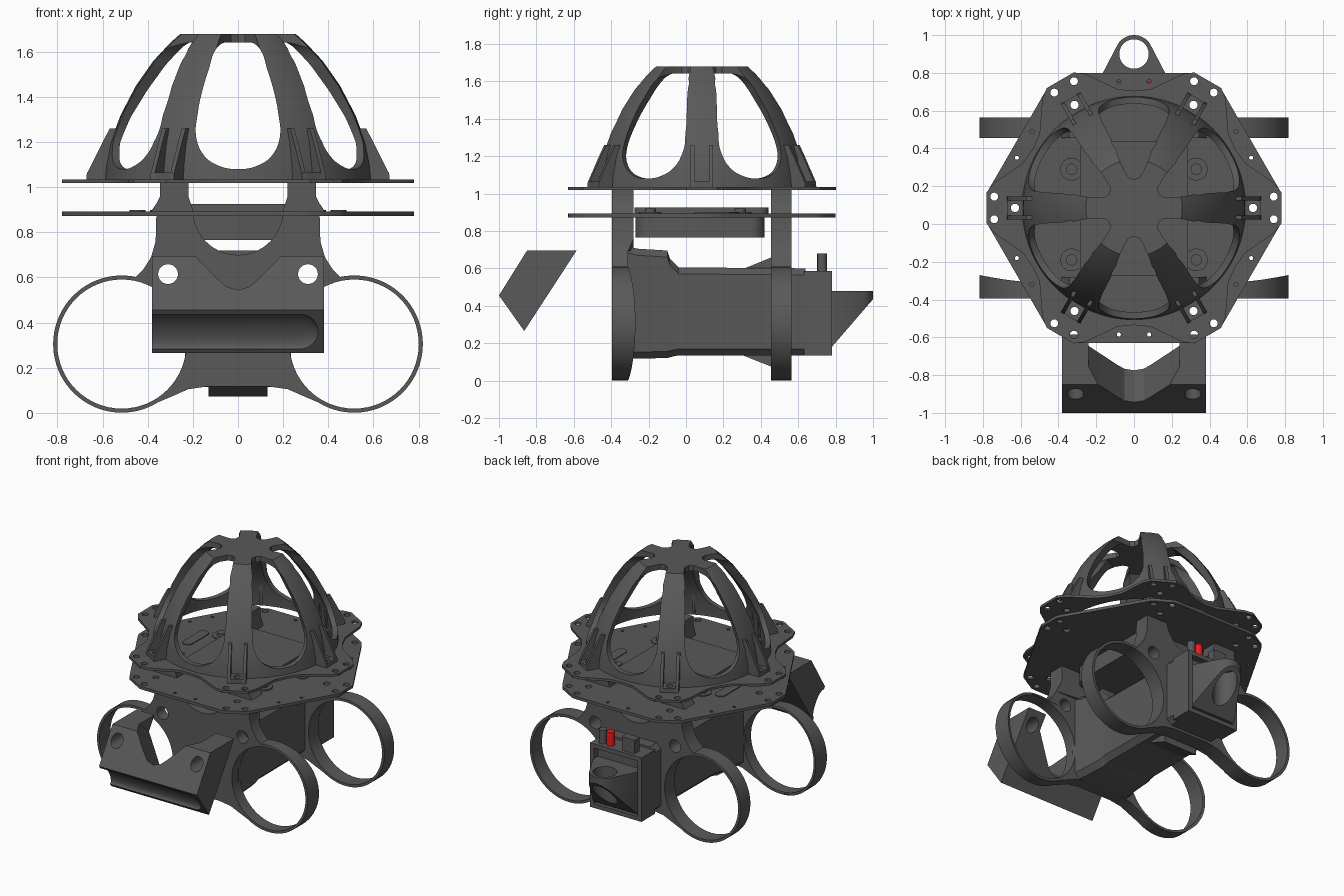
import bpy, bmesh
from math import sin, cos, pi, radians
from mathutils import Matrix, Vector

if "Cube" in bpy.data.objects:
    bpy.data.objects.remove(bpy.data.objects["Cube"])

CY = 0.085  # centre of the hexagonal deck in y
AXES = {'z': Matrix.Identity(4),
        'y': Matrix(((1, 0, 0, 0), (0, 0, -1, 0), (0, 1, 0, 0), (0, 0, 0, 1))),
        'x': Matrix(((0, 0, 1, 0), (1, 0, 0, 0), (0, 1, 0, 0), (0, 0, 0, 1)))}


def add(name, bm):
    bmesh.ops.remove_doubles(bm, verts=bm.verts, dist=1e-5)
    bmesh.ops.recalc_face_normals(bm, faces=bm.faces)
    me = bpy.data.meshes.new(name)
    bm.to_mesh(me)
    bm.free()
    ob = bpy.data.objects.new(name, me)
    bpy.context.collection.objects.link(ob)
    return ob


def plate(name, loops, a, b, axis='z', smooth=False, mat=None):
    """Flat outline (first loop) with holes, extruded from a to b along an axis."""
    cu = bpy.data.curves.new(name, 'CURVE')
    cu.dimensions, cu.fill_mode, cu.extrude = '2D', 'BOTH', (b - a) / 2
    for pts in loops:
        if smooth:
            sp = cu.splines.new('BEZIER')
            sp.bezier_points.add(len(pts) - 1)
            for p, q in zip(sp.bezier_points, pts):
                p.co = (*q, 0)
                p.handle_left_type = p.handle_right_type = 'AUTO'
            sp.resolution_u = 5
        else:
            sp = cu.splines.new('POLY')
            sp.points.add(len(pts) - 1)
            for p, q in zip(sp.points, pts):
                p.co = (*q, 0, 1)
        sp.use_cyclic_u = True
    tmp = bpy.data.objects.new(name, cu)
    bpy.context.collection.objects.link(tmp)
    bpy.context.view_layer.update()
    me = bpy.data.meshes.new_from_object(tmp.evaluated_get(bpy.context.evaluated_depsgraph_get()))
    bpy.data.objects.remove(tmp)
    bm = bmesh.new()
    bm.from_mesh(me)
    mid = (a + b) / 2 * (-1 if axis == 'y' else 1)
    bm.transform((mat or Matrix.Identity(4)) @ AXES[axis] @ Matrix.Translation((0, 0, mid)))
    return add(name, bm)


def arc(cx, cy, r, a0=0, a1=360, n=32):
    full = abs(a1 - a0) == 360
    return [(cx + r * cos(radians(a0 + (a1 - a0) * i / (n if full else n - 1))),
             cy + r * sin(radians(a0 + (a1 - a0) * i / (n if full else n - 1)))) for i in range(n)]


def box(name, x, y, z):
    return plate(name, [[(x[0], y[0]), (x[1], y[0]), (x[1], y[1]), (x[0], y[1])]], *z)


def mirror(half):
    return half + [(-x, y) for x, y in reversed(half) if abs(x) > 1e-6]


def loft(name, sections, c=0.035):
    """Chamfered rectangles (y, half width, z low, z high) joined along y."""
    bm, rings = bmesh.new(), []
    for y, h, lo, hi in sections:
        half = [(h - c, lo), (h, lo + c), (h, hi - c), (h - c, hi)]
        rings.append([bm.verts.new((x, y, z)) for x, z in mirror(half)])
    for r, s in zip(rings, rings[1:]):
        for i in range(8):
            bm.faces.new((r[i], r[(i + 1) % 8], s[(i + 1) % 8], s[i]))
    bm.faces.new(rings[0])
    bm.faces.new(rings[-1])
    return add(name, bm)


def cut(ob, tool):
    m = ob.modifiers.new('cut', 'BOOLEAN')
    m.operation, m.object, m.solver = 'DIFFERENCE', tool, 'EXACT'
    bpy.context.view_layer.objects.active = ob
    bpy.ops.object.modifier_apply(modifier=m.name)
    bpy.data.objects.remove(tool)


def spot(r, deg, t=0):
    """Deck position at radius r, sideways offset t, in direction deg."""
    a = radians(deg)
    return (r * cos(a) - t * sin(a), CY + r * sin(a) + t * cos(a))


def turn(deg):
    return Matrix.Translation((0, CY, 0)) @ Matrix.Rotation(radians(deg), 4, 'Z')


SIX = range(0, 360, 60)

# Dome shell, revolved, with six egg windows and notches in the crown
prof = [(0, 1.68), (.255, 1.68), (.30, 1.64), (.375, 1.56), (.452, 1.45), (.52, 1.32), (.565, 1.2),
        (.585, 1.1), (.592, 1.03), (.555, 1.03), (.55, 1.1), (.53, 1.2), (.48, 1.31), (.405, 1.43),
        (.325, 1.54), (.25, 1.62), (.22, 1.642), (0, 1.642)]
bm = bmesh.new()
vs = [bm.verts.new((r, 0, z)) for r, z in prof]
es = [bm.edges.new(p) for p in zip(vs, vs[1:])]
bmesh.ops.spin(bm, geom=vs + es, cent=(0, 0, 0), axis=(0, 0, 1), angle=2 * pi, steps=96)
bm.transform(Matrix.Translation((0, CY, 0)))
dome = add('dome_cage', bm)
egg = mirror([(0, 1.08), (.09, 1.097), (.15, 1.14), (.185, 1.22), (.178, 1.33), (.16, 1.42),
              (.13, 1.52), (.095, 1.615), (.055, 1.643)])
notch = mirror([(0, .15), (.03, .162), (.052, .2), (.08, .26), (.105, .34), (.105, .4)])
for d in SIX:
    cut(dome, plate('window_cutter', [egg], .2, .9, 'y', True, turn(d)))
    cut(dome, plate('notch_cutter', [notch], 1.58, 1.75, 'z', False, turn(d)))

# Feet of the dome ribs: drilled pad and two gussets
side = [(.54, 1.03), (.672, 1.03), (.67, 1.06), (.60, 1.2), (.568, 1.26), (.53, 1.26)]
for d in SIX:
    pad = [(.56, -.05), (.67, -.05), (.67, .05), (.56, .05)]
    plate('foot_pad', [pad, arc(.63, 0, .022, n=16)], 1.03, 1.065, 'z', False, turn(d))
    for s in (-.05, .05):
        plate('foot_gusset', [side], s - .01, s + .01, 'x', False, turn(d - 90))

# Upper deck ring with six tabs, lower hexagonal deck
holes = [arc(*spot(.74, d, t), .021, n=16) for d in SIX for t in (-.06, .06)]
holes += [arc(*spot(.63, d), .022, n=16) for d in SIX]
tabs, hexa = [], []
for d in SIX:
    for r, a in ((.62, -30), (.635, -22), (.755, -10), (.785, -6), (.785, 6), (.755, 10), (.635, 22)):
        tabs.append(spot(r, d + a))
    hexa += [spot(.78, d, t) if abs(t) < .09 else spot(.765, d, t) for t in (-.105, -.075, .075, .105)]
plate('upper_deck', [tabs, arc(0, CY, .555, n=96)] + holes, 1.018, 1.035)
small = [arc(*spot(.67, d, t), .011, n=10) for d in range(30, 360, 60) for t in (-.08, .08)]
plate('lower_deck', [hexa] + holes + small, .872, .892)
for s in (-1, 1):
    slot = arc(s * .445, .25, .035, 0, 180, 12) + arc(s * .445, .08, .035, 180, 360, 12)
    plate('deck_slot_pad', [slot], .89, .898)
    for y in (-.19, .29):
        plate('damper', [arc(s * .33, y, .06)], .89, .9)
        plate('damper_knob', [arc(s * .33, y, .03, n=20)], .9, .92)


# Electronics box through the lower deck
def rounded(x, y0, y1, r):
    return (arc(x - r, y1 - r, r, 0, 90, 8) + arc(r - x, y1 - r, r, 90, 180, 8)
            + arc(r - x, y0 + r, r, 180, 270, 8) + arc(x - r, y0 + r, r, 270, 360, 8))


plate('battery_box', [rounded(.27, -.27, .42, .08)], .765, .89)
plate('battery_lid', [rounded(.287, -.275, .44, .05)], .888, .926)

# Front and back frames: twin tube rings with arms up to the decks
half = [(0, .118), (.13, .118), (.22, .105), (.30, .07)]
half += arc(.515, .305, .304, -122, 102, 48)
half += [(.42, .635), (.385, .69), (.365, .76), (.362, .872), (.385, .893), (.36, .93), (.345, .96),
         (.345, 1.02), (.22, 1.02), (.22, .96), (.2, .9)] + arc(0, .9, .2, -5, -90, 14)
rings = [arc(s * .515, .305, .286, n=64) for s in (-1, 1)]
bolts = [arc(s * .31, .615, .044, n=24) for s in (-1, 1)]
front = plate('front_frame', [mirror(half)] + rings + bolts, -.395, -.31, 'y')
for v in front.data.vertices:  # thicker at the outer sides and along the arms
    if v.co.y > -.35:
        v.co.y += .04 * max(0, (abs(v.co.x) - .52) / .3) ** 1.5 + (.03 if v.co.z > .69 else 0)
plate('back_frame', [mirror(half)] + rings + bolts, .455, .565, 'y')

# Main body, flared into the front frame, with rear wedges
loft('main_body', [(-.33, .235, .115, .72), (-.26, .22, .118, .705), (-.1, .21, .12, .695),
                   (-.085, .207, .125, .65), (-.04, .205, .135, .605), (.64, .2, .135, .60)])
plate('top_wedge', [[(.29, .59), (.46, .66), (.46, .59)]], -.15, .15, 'x')
plate('bottom_wedge', [[(.29, .14), (.46, .073), (.46, .14)]], -.13, .13, 'x')

# Rear housing with recessed face
rear = box('rear_housing', (-.2, .2), (.63, .78), (.135, .585))
cut(rear, box('recess_cutter', (-.17, .17), (.735, .9), (.165, .555)))

# Tail bracket with a vertical hole
plan = [(.17, .72), (.17, .79)] + arc(0, .9, .1, 30, 150, 20) + [(-.17, .79), (-.17, .72)]
tail = plate('tail_bracket', [plan, arc(0, .9, .078)], .16, .48)
cut(tail, plate('slope_cutter', [[(.6, .1), (.6, .18), (.78, .18), (1.0, .435), (1.1, .55), (1.1, .1)]],
                -.4, .4, 'x'))

# Plugs on top of the rear housing
plate('grey_plug', [arc(.135, .728, .026, n=20)], .57, .68)
red = plate('red_plug', [arc(.075, .728, .026, n=20)], .57, .68)
box('wide_plug', (-.13, -.03), (.70, .755), (.57, .68))
m = bpy.data.materials.new('red')
m.diffuse_color = (.9, .01, .01, 1)
m.use_nodes = True
m.node_tree.nodes["Principled BSDF"].inputs["Base Color"].default_value = m.diffuse_color
red.data.materials.append(m)

# Detached front camera mount: slanted block with V notch, bolt holes and groove
mount = plate('camera_mount', [[(-1, .455), (-.865, .265), (-.585, .695), (-.85, .695)]], -.38, .38, 'x')
vee = mirror([(0, -.175), (.05, -.16), (.09, -.12), (.19, 0), (.24, .06), (.24, .4)])
tilt = Matrix.Translation((0, -.85, .695)) @ Matrix.Rotation(radians(-40), 4, 'X')
cut(mount, plate('notch_cutter', [vee], -.4, .7, 'y', False, tilt))
for s in (-1, 1):
    cut(mount, plate('bolt_cutter', [arc(s * .31, .615, .044, n=24)], -1.2, -.4, 'y'))
bm = bmesh.new()
bmesh.ops.create_uvsphere(bm, u_segments=32, v_segments=16, radius=1)
for v in bm.verts:  # stretch a sphere into a capsule
    v.co = Vector((v.co.x * .085 + (.27 if v.co.x > 0.01 else -.6), v.co.y * .04, v.co.z * .095))
bm.transform(Matrix.Translation((0, -.9325, .36)) @ Matrix.Rotation(radians(35.4), 4, 'X'))
cut(mount, add('groove_cutter', bm))

# Dark grey finish; smooth curved faces, keep edges sharp
dark = bpy.data.materials.new('dark_grey')
dark.diffuse_color = (.1, .1, .1, 1)
dark.use_nodes = True
dark.node_tree.nodes["Principled BSDF"].inputs["Base Color"].default_value = dark.diffuse_color
bpy.ops.object.select_all(action='DESELECT')
for ob in bpy.context.scene.objects:
    if ob is not red and not ob.data.materials:
        ob.data.materials.append(dark)
    ob.select_set(True)
    bpy.context.view_layer.objects.active = ob
bpy.ops.object.shade_smooth_by_angle(angle=radians(28))
